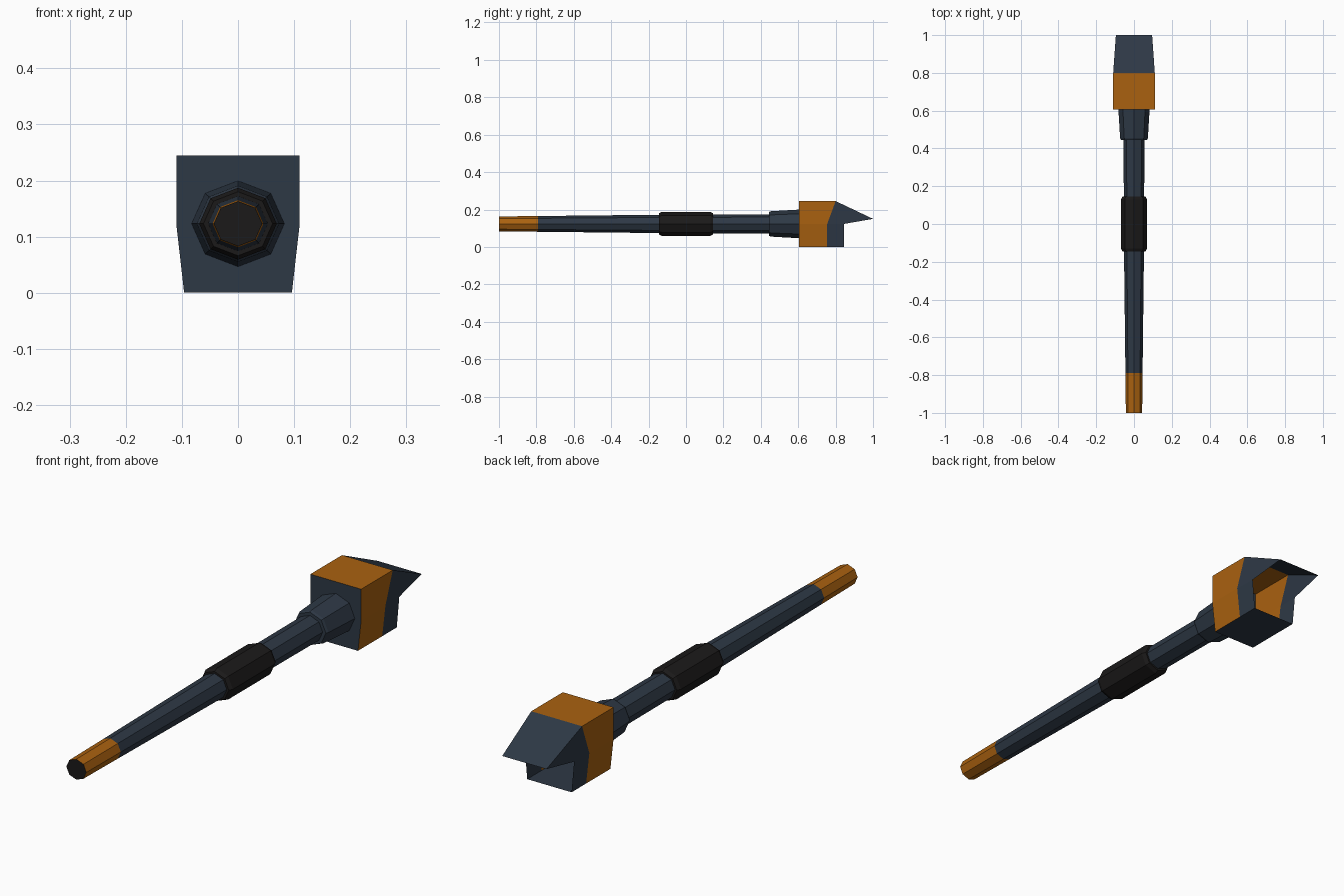
import bpy, math

if "Cube" in bpy.data.objects:
    bpy.data.objects.remove(bpy.data.objects["Cube"])

CZ = 0.123  # height of the shaft axis


def material(name, rgb):
    m = bpy.data.materials.new(name)
    m.diffuse_color = (*rgb, 1)
    m.use_nodes = True
    m.node_tree.nodes["Principled BSDF"].inputs["Base Color"].default_value = m.diffuse_color
    return m


BLUE = material("dark_blue", (0.027, 0.040, 0.060))
ORANGE = material("orange", (0.40, 0.12, 0.005))
BLACK = material("black", (0.011, 0.010, 0.010))


def make(name, verts, faces, mats, slots=None):
    me = bpy.data.meshes.new(name)
    me.from_pydata(verts, [], faces)
    for m in mats:
        me.materials.append(m)
    if slots:
        me.polygons.foreach_set("material_index", slots)
    me.update()
    ob = bpy.data.objects.new(name, me)
    bpy.context.collection.objects.link(ob)
    return ob


def octagon_tube(name, rings, mat, cap_start=None):
    """Loft eight-sided rings of (y, radius) along y, slightly wider than tall."""
    n = 8
    verts = [(1.08 * r * math.sin(math.tau * i / n), y, CZ + r * math.cos(math.tau * i / n))
             for y, r in rings for i in range(n)]
    faces, slots = [], []
    for k in range(len(rings) - 1):
        for i in range(n):
            j = (i + 1) % n
            faces.append((k * n + i, k * n + n + i, k * n + n + j, k * n + j))
            slots.append(0)
    mats = [mat]
    if cap_start:
        faces.append(tuple(range(n)))
        slots.append(1)
        mats.append(cap_start)
    return make(name, verts, faces, mats, slots)


# Shaft parts
octagon_tube("pommel", [(-1.0, 0.040), (-0.79, 0.042)], ORANGE, cap_start=BLACK)
octagon_tube("shaft", [(-0.79, 0.042), (-0.14, 0.049), (0.14, 0.050), (0.45, 0.051)], BLUE)
octagon_tube("grip", [(-0.145, 0.049), (-0.145, 0.057), (-0.13, 0.064),
                      (0.13, 0.064), (0.145, 0.057), (0.145, 0.049)], BLACK)
octagon_tube("collar", [(0.445, 0.050), (0.445, 0.064), (0.455, 0.068), (0.605, 0.0765)], BLUE)

# Head: hollow shell, open at the mouth; points are (half width, y, z)
P = {"A": (0.096, 0.605, 0), "B": (0.096, 0.755, 0), "C": (0.096, 0.845, 0),
     "D": (0.107, 0.845, CZ), "T": (0.096, 1.0, 0.15), "S": (0.11, 0.80, 0.245),
     "U": (0.11, 0.605, 0.245), "M": (0.11, 0.755, CZ), "L": (0.11, 0.605, CZ)}
keys = list(P)
n = len(keys)
verts = [(s * x, y, z) for s in (1, -1) for x, y, z in P.values()]
faces, slots = [], []
# Side walls, mirrored
for loop, slot in (("ABML", 1), ("LMSU", 1), ("BCDM", 0), ("MDTS", 0)):
    idx = [keys.index(c) for c in loop]
    faces += [idx, [i + n for i in reversed(idx)]]
    slots += [slot, slot]
# Front, top, slope and bottom strips across x
for (a, b), slot in (("AL", 0), ("LU", 0), ("US", 1), ("ST", 0), ("CB", 0), ("BA", 0)):
    i, j = keys.index(a), keys.index(b)
    faces.append([i, j, j + n, i + n])
    slots.append(slot)
make("hammer_head", verts, faces, [BLUE, ORANGE], slots)
